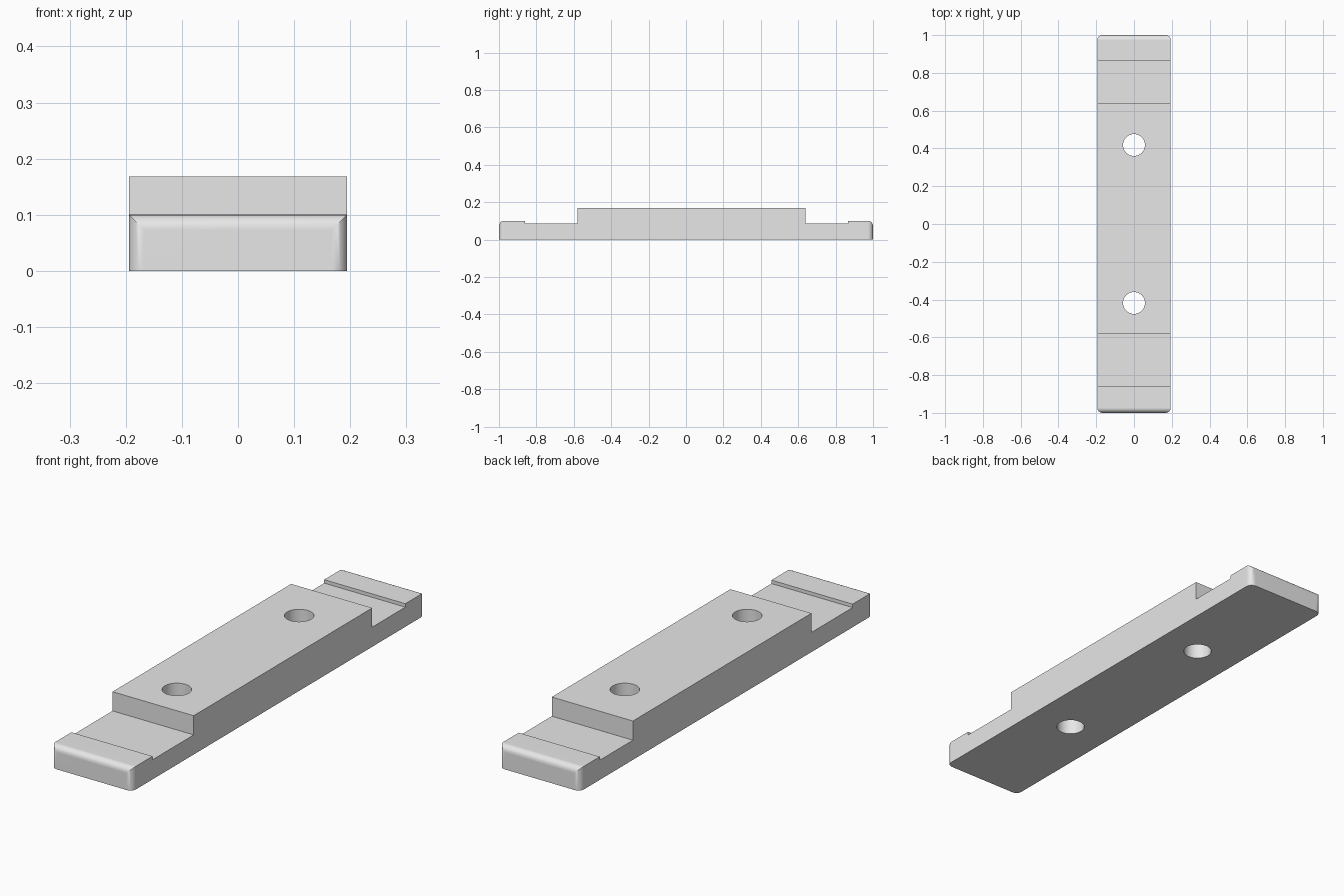
import bpy
import bmesh
from math import sin, cos, pi, radians
from mathutils import Vector

cube = bpy.data.objects.get("Cube")
if cube:
    bpy.data.objects.remove(cube, do_unlink=True)

HALF_W, LIP, SEAT, TOP = 0.194, 0.1, 0.085, 0.168
FILLET, STEPS = 0.027, 8


def arc(cx, cy, start):
    """Quarter circle of the fillet radius, counter-clockwise."""
    return [(cx + FILLET * cos(start + pi / 2 * i / STEPS),
             cy + FILLET * sin(start + pi / 2 * i / STEPS)) for i in range(STEPS + 1)]


def prism(name, points, direction):
    """Extrude a closed outline along a direction."""
    bm = bmesh.new()
    face = bm.faces.new([bm.verts.new(p) for p in points])
    new = bmesh.ops.extrude_face_region(bm, geom=[face])["geom"]
    bmesh.ops.translate(bm, vec=Vector(direction),
                        verts=[v for v in new if isinstance(v, bmesh.types.BMVert)])
    bmesh.ops.recalc_face_normals(bm, faces=bm.faces)
    mesh = bpy.data.meshes.new(name)
    bm.to_mesh(mesh)
    bm.free()
    obj = bpy.data.objects.new(name, mesh)
    bpy.context.collection.objects.link(obj)
    return obj


def cut(obj, cutter, operation):
    """Apply a boolean and discard the cutter."""
    mod = obj.modifiers.new(operation, "BOOLEAN")
    mod.operation, mod.object, mod.solver = operation, cutter, "EXACT"
    bpy.ops.object.modifier_apply(modifier=mod.name)
    bpy.data.objects.remove(cutter, do_unlink=True)


# Stepped side profile with rounded upper ends
profile = [(-1, 0), (1, 0)]
profile += arc(1 - FILLET, LIP - FILLET, 0)
profile += [(0.866, LIP), (0.866, SEAT), (0.64, SEAT), (0.64, TOP),
            (-0.58, TOP), (-0.58, SEAT), (-0.861, SEAT), (-0.861, LIP)]
profile += arc(-1 + FILLET, LIP - FILLET, pi / 2)
bar = prism("mounting_bar", [(-HALF_W, y, z) for y, z in profile], (2 * HALF_W, 0, 0))
bpy.ops.object.select_all(action="DESELECT")
bpy.context.view_layer.objects.active = bar
bar.select_set(True)

# Rounded vertical corners
plan = []
for i, (sx, sy) in enumerate([(1, 1), (-1, 1), (-1, -1), (1, -1)]):
    plan += arc(sx * (HALF_W - FILLET), sy * (1 - FILLET), i * pi / 2)
cut(bar, prism("plan_cutter", [(x, y, -0.1) for x, y in plan], (0, 0, 0.5)), "INTERSECT")

# Two through holes
for y in (-0.418, 0.418):
    ring = [(0.058 * cos(2 * pi * i / 40), y + 0.058 * sin(2 * pi * i / 40), -0.1)
            for i in range(40)]
    cut(bar, prism("hole_cutter", ring, (0, 0, 0.5)), "DIFFERENCE")

# Plain grey finish
grey = bpy.data.materials.new("plain_grey")
grey.use_nodes = True
colour = (0.8, 0.8, 0.8, 1)
grey.diffuse_color = colour
grey.node_tree.nodes["Principled BSDF"].inputs["Base Color"].default_value = colour
bar.data.materials.clear()
bar.data.materials.append(grey)

# Smooth fillets and holes, crisp edges elsewhere
bpy.ops.object.shade_smooth_by_angle(angle=radians(30))
weighted = bar.modifiers.new("flat_face_normals", "WEIGHTED_NORMAL")
weighted.keep_sharp = True
